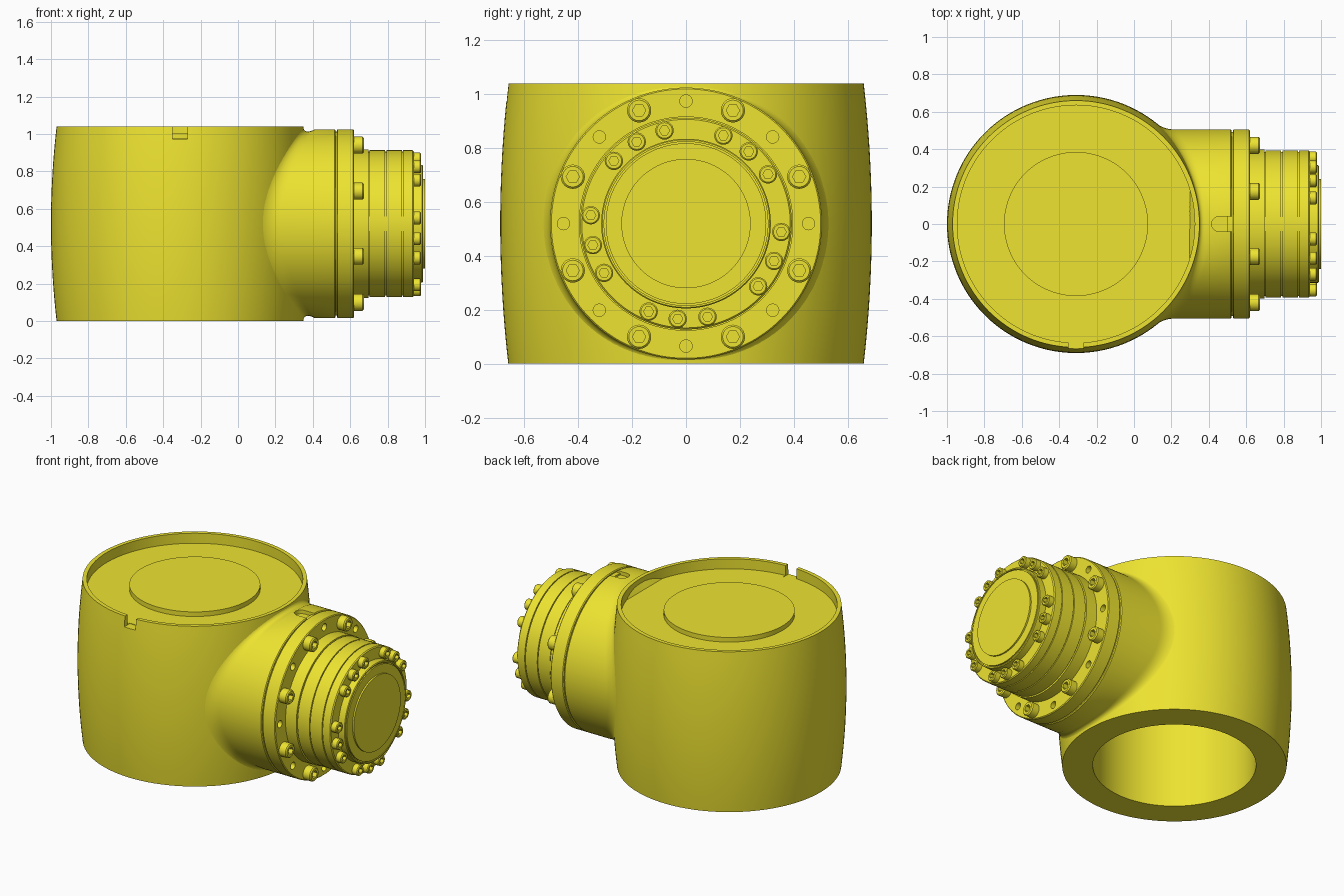
import bpy, bmesh
from math import sin, cos, pi, sqrt, radians
from mathutils import Vector

if "Cube" in bpy.data.objects:
    bpy.data.objects.remove(bpy.data.objects["Cube"])

CX, CZ, SEG = -0.31, 0.52, 128      # body axis x, arm axis height, segments

mat = bpy.data.materials.new("yellow_paint")
mat.diffuse_color = (0.85, 0.77, 0.03, 1)
mat.use_nodes = True
mat.node_tree.nodes["Principled BSDF"].inputs["Base Color"].default_value = mat.diffuse_color


def loft(name, rings, wrap=False):
    """Skin a list of closed rings; cap both ends unless the rings wrap round."""
    bm = bmesh.new()
    vs = [[bm.verts.new(p) for p in ring] for ring in rings]
    n = len(vs[0])
    pairs = list(zip(vs, vs[1:])) + ([(vs[-1], vs[0])] if wrap else [])
    for a, b in pairs:
        for i in range(n):
            j = (i + 1) % n
            bm.faces.new((a[i], a[j], b[j], b[i]))
    if not wrap:
        bm.faces.new(vs[0])
        bm.faces.new(vs[-1])
    bmesh.ops.recalc_face_normals(bm, faces=bm.faces)
    me = bpy.data.meshes.new(name)
    bm.to_mesh(me)
    bm.free()
    me.materials.append(mat)
    ob = bpy.data.objects.new(name, me)
    bpy.context.collection.objects.link(ob)
    return ob


def ring_x(x, r, n=SEG, y=0.0, z=CZ):
    return [Vector((x, y + r * cos(2 * pi * i / n), z + r * sin(2 * pi * i / n))) for i in range(n)]


def ring_z(z, r, n=SEG):
    return [Vector((CX + r * cos(2 * pi * i / n), r * sin(2 * pi * i / n), z)) for i in range(n)]


def select(ob):
    bpy.ops.object.select_all(action='DESELECT')
    ob.select_set(True)
    bpy.context.view_layer.objects.active = ob


def cut(ob, cutter):
    m = ob.modifiers.new("cut", 'BOOLEAN')
    m.operation, m.solver, m.object = 'DIFFERENCE', 'EXACT', cutter
    select(ob)
    bpy.ops.object.modifier_apply(modifier=m.name)
    bpy.data.objects.remove(cutter)


def smooth(ob):
    select(ob)
    bpy.ops.object.shade_smooth_by_angle(angle=radians(30))


def body_r(z):
    return 0.69 - 0.03 * ((z - CZ) / CZ) ** 2


# Barrel housing: bored underneath, recessed lid with raised disc on top
prof = [(0.9, 0.48), (0, 0.48)]
prof += [(1.04 * i / 24, body_r(1.04 * i / 24)) for i in range(25)]
prof += [(1.04, 0.635), (0.975, 0.635), (0.975, 0.385), (1.005, 0.385)]
body = loft("housing", [ring_z(z, r) for z, r in prof])

# Notch in the front of the rim
notch = loft("notch_cutter", [[Vector((x, y, z)) for x, y in
             ((-0.35, -0.75), (-0.27, -0.75), (-0.27, -0.61), (-0.35, -0.61))] for z in (0.972, 1.1)])
cut(body, notch)
smooth(body)


# Side arm blended into the housing
def on_body(t, r, inset=0.0):
    y, z = r * cos(t), CZ + r * sin(t)
    return Vector((CX + sqrt((body_r(z) - inset) ** 2 - y * y), y, z))


AR = 0.505
angles = [2 * pi * i / SEG for i in range(SEG)]
rings = [[] for _ in range(9)]
for t in angles:
    p0 = on_body(t, AR + 0.012 + 0.025 * abs(cos(t)), 0.002)
    p1 = on_body(t, AR - 0.03 * sin(t) ** 8)
    p2 = on_body(t, AR) + Vector((0.06, 0, 0))
    for k in range(9):
        u = k / 8
        rings[k].append(p0 * (1 - u) ** 2 + p1 * 2 * u * (1 - u) + p2 * u * u)
rings += [ring_x(0.517, AR), ring_x(0.522, AR - 0.005), ring_x(0.522, 0.42),
          [on_body(t, 0.42, 0.09) for t in angles]]
arm = loft("arm", rings, wrap=True)

# Round-ended slot on top of the arm
slot = [(0.455 - 0.04 * sin(pi * i / 16), 0.04 * cos(pi * i / 16)) for i in range(17)]
slot += [(0.6, -0.04), (0.6, 0.04)]
cut(arm, loft("slot_cutter", [[Vector((x, y, z)) for x, y in slot] for z in (1.0, 1.1)]))
smooth(arm)

# Flange with eight plain holes
flange = loft("flange", [ring_x(x, r) for x, r in (
    (0.5, 0.492), (0.528, 0.492), (0.528, 0.5), (0.533, AR), (0.615, AR), (0.62, 0.5))])
for k in range(8):
    a = k * pi / 4
    cut(flange, loft("hole_cutter", [ring_x(x, 0.023, 20, 0.455 * cos(a), CZ + 0.455 * sin(a))
                                     for x in (0.58, 0.65)]))
smooth(flange)

# Stepped drum with thin grooves
prof = [(0.6, 0.398), (0.697, 0.398)]
for x in (0.70, 0.79, 0.88):
    prof += [(x - 0.003, 0.393), (x - 0.003, 0.385), (x + 0.003, 0.385), (x + 0.003, 0.393)]
prof += [(0.934, 0.393), (0.94, 0.387)]
smooth(loft("drum", [ring_x(x, r) for x, r in prof]))

# End cap with a ring groove and raised centre disc
prof = [(0.93, 0.315), (0.984, 0.315), (0.988, 0.311), (0.988, 0.304), (0.98, 0.304),
        (0.98, 0.298), (0.99, 0.298), (0.99, 0.24), (1.0, 0.24)]
smooth(loft("end_cap", [ring_x(x, r) for x, r in prof]))


# Socket-head bolts
def hex_ring(x, r, n=24):
    out = []
    for i in range(n):
        t = 2 * pi * i / n
        q = r * cos(pi / 6) / cos((t % (pi / 3)) - pi / 6)
        out.append(Vector((x, q * cos(t), q * sin(t))))
    return out


def bolts(name, x, pitch, r, h, degrees):
    c = 0.15 * r
    heads = [ring_x(u, q, 24, 0, 0) for u, q in ((-0.005, r), (h - c, r), (h, r - c))]
    first = loft(name, heads + [hex_ring(h, 0.55 * r), hex_ring(0.4 * h, 0.55 * r)])
    smooth(first)
    for i, d in enumerate(degrees):
        ob = first
        if i:
            ob = bpy.data.objects.new(f"{name}_{i}", first.data)
            bpy.context.collection.objects.link(ob)
        a = radians(d)
        ob.location = (x, pitch * cos(a), CZ + pitch * sin(a))


bolts("flange_bolt", 0.62, 0.455, 0.045, 0.053, [22.5 + 45 * k for k in range(8)])
bolts("drum_bolt", 0.94, 0.355, 0.034, 0.038,
      [49 + 72 * g + s for g in range(5) for s in (-18, 0, 18)])
